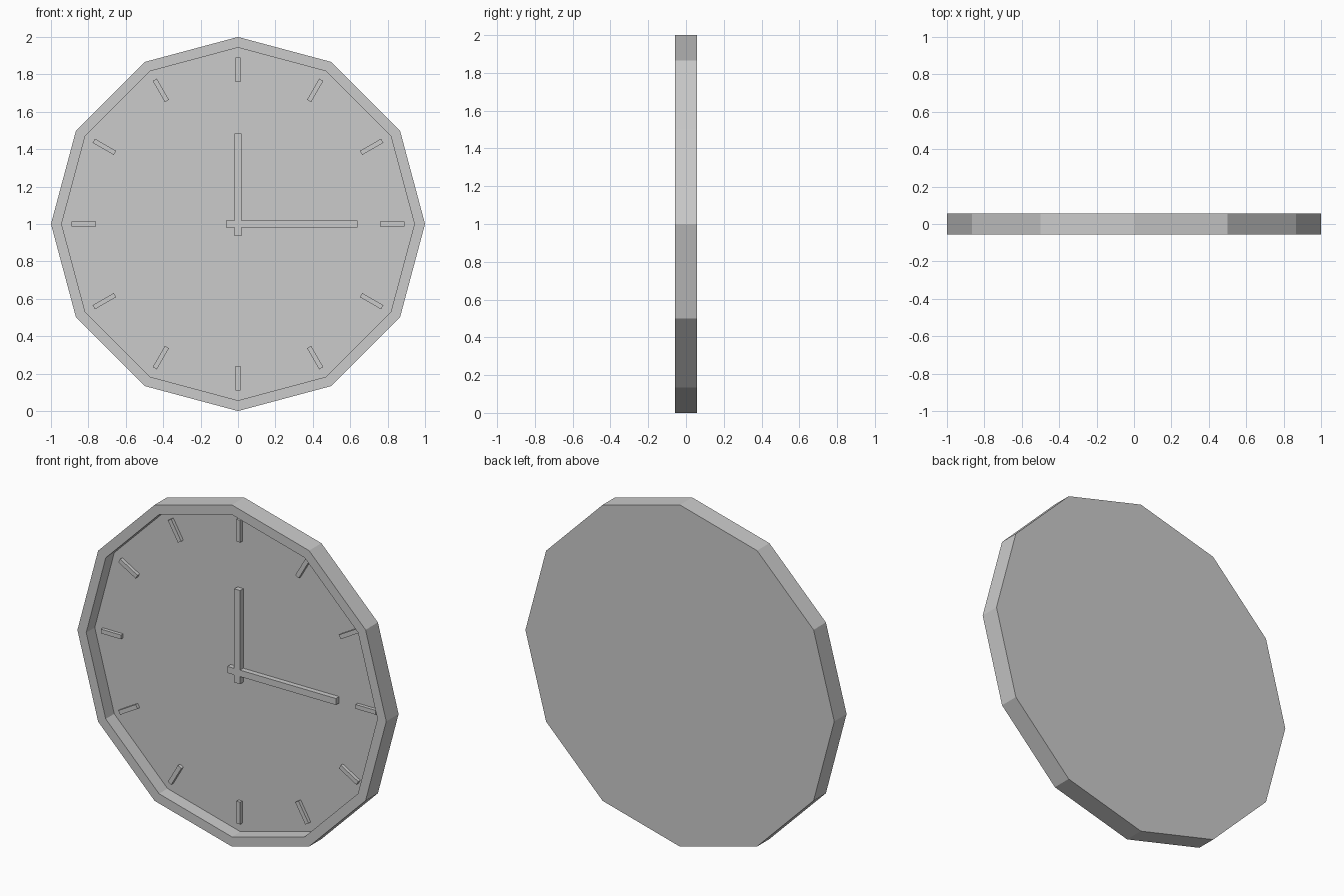
import bpy
import bmesh
from math import cos, sin, pi
from mathutils import Matrix, Vector

cube = bpy.data.objects.get("Cube")
if cube:
    bpy.data.objects.remove(cube, do_unlink=True)

SIDES = 12
FRONT, BACK, FLOOR = -0.057, 0.057, 0.022
CENTRE = Vector((0, 0, 1))

grey = bpy.data.materials.new("light grey")
grey.use_nodes = True
colour = (0.6, 0.6, 0.6, 1)
grey.diffuse_color = colour
grey.node_tree.nodes["Principled BSDF"].inputs["Base Color"].default_value = colour


def finish(bm, name):
    bmesh.ops.recalc_face_normals(bm, faces=bm.faces)
    mesh = bpy.data.meshes.new(name)
    bm.to_mesh(mesh)
    bm.free()
    mesh.materials.append(grey)
    obj = bpy.data.objects.new(name, mesh)
    obj.location = CENTRE
    bpy.context.collection.objects.link(obj)
    return obj


def plate(name, outline, front, back):
    """Extrude an outline in the x-z plane from front to back."""
    bm = bmesh.new()
    face = bm.faces.new([bm.verts.new((x, front, z)) for x, z in outline])
    new = bmesh.ops.extrude_face_region(bm, geom=[face], use_keep_orig=True)["geom"]
    verts = [v for v in new if isinstance(v, bmesh.types.BMVert)]
    bmesh.ops.translate(bm, verts=verts, vec=(0, back - front, 0))
    return finish(bm, name)


# Case: back plate, outer wall, rim and recessed dial
bm = bmesh.new()
loops = []
for radius, y in ((1, BACK), (1, FRONT), (0.943, FRONT), (0.943, FLOOR)):
    loops.append([bm.verts.new((radius * cos(2 * pi * i / SIDES), y,
                                radius * sin(2 * pi * i / SIDES)))
                  for i in range(SIDES)])
for a, b in zip(loops, loops[1:]):
    for i in range(SIDES):
        j = (i + 1) % SIDES
        bm.faces.new((a[i], a[j], b[j], b[i]))
bm.faces.new(loops[0])
bm.faces.new(loops[-1])
finish(bm, "clock_case")

# Hour markers standing on the dial
w = 0.0125
bar = [(-w, 0.76), (w, 0.76), (w, 0.89), (-w, 0.89)]
for hour in range(SIDES):
    marker = plate(f"hour_marker_{hour + 1}", bar, FLOOR - 0.02, FLOOR)
    marker.data.transform(Matrix.Rotation(2 * pi * (hour + 1) / SIDES, 4, "Y"))

# Hands joined in one cross-shaped piece at three o'clock
h, tail, hour_tip, minute_tip = 0.019, -0.063, 0.485, 0.64
cross = [(-h, hour_tip), (-h, h), (tail, h), (tail, -h), (-h, -h), (-h, tail),
         (h, tail), (h, -h), (minute_tip, -h), (minute_tip, h), (h, h), (h, hour_tip)]
plate("clock_hands", cross, FLOOR - 0.03, FLOOR)
